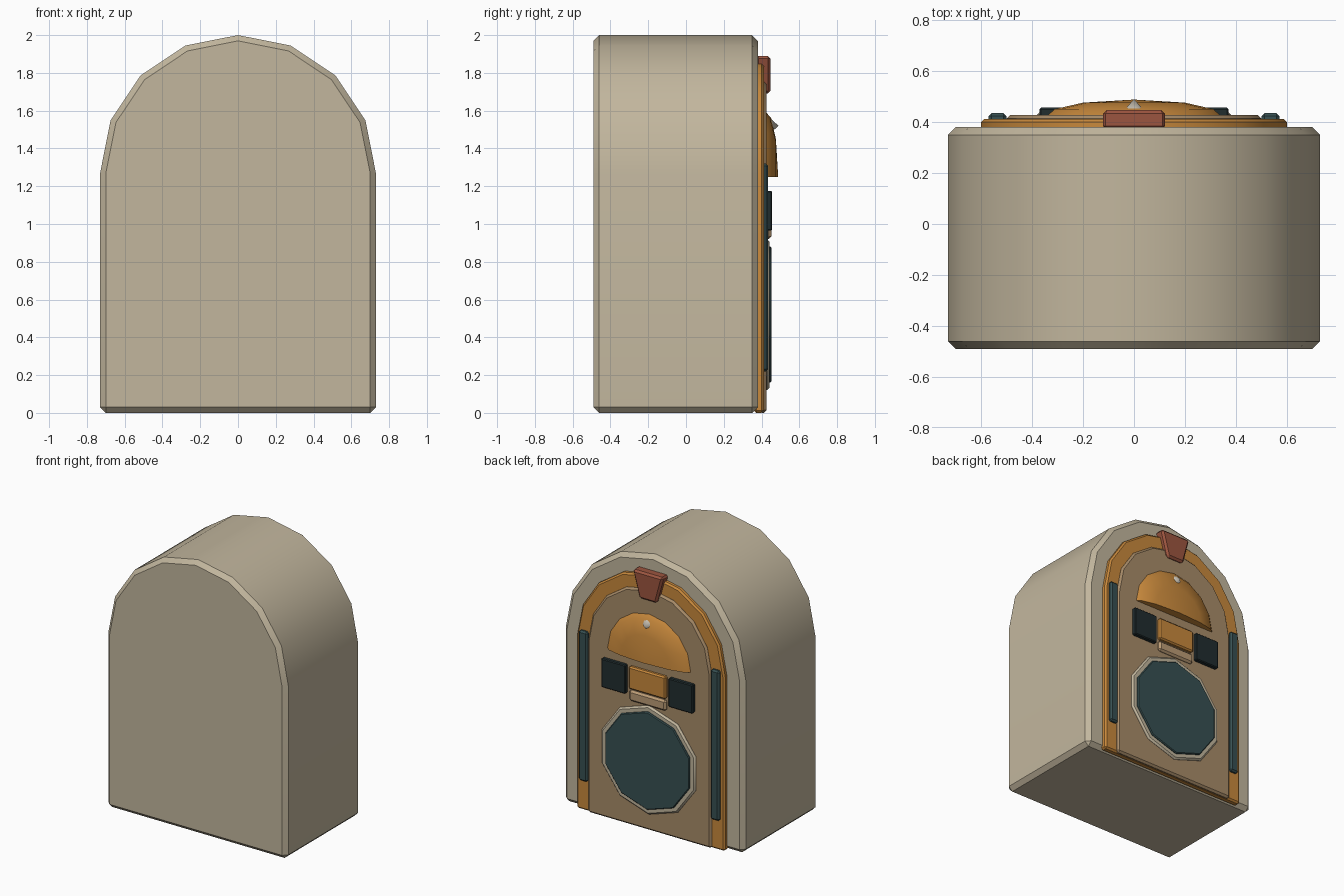
import bpy, bmesh
from math import sin, cos, pi, radians

if "Cube" in bpy.data.objects:
    bpy.data.objects.remove(bpy.data.objects["Cube"], do_unlink=True)


def material(name, r, g, b):
    m = bpy.data.materials.new(name)
    m.use_nodes = True
    m.diffuse_color = (r, g, b, 1)
    m.node_tree.nodes["Principled BSDF"].inputs["Base Color"].default_value = (r, g, b, 1)
    return m


cream = material("cream", .54, .47, .34)
amber = material("amber", .58, .25, .045)
wood = material("wood brown", .39, .26, .14)
tan = material("light tan", .50, .33, .18)
red = material("brick red", .33, .09, .05)
teal = material("dark teal", .038, .08, .084)
black = material("blackish teal", .015, .026, .028)
pearl = material("pearl", .62, .57, .48)


def finish(name, bm, mat, bevel=0, angle=30):
    """Turn a bmesh into a shaded object with an optional edge chamfer."""
    bmesh.ops.recalc_face_normals(bm, faces=bm.faces)
    mesh = bpy.data.meshes.new(name)
    bm.to_mesh(mesh)
    bm.free()
    mesh.materials.append(mat)
    ob = bpy.data.objects.new(name, mesh)
    bpy.context.collection.objects.link(ob)
    bpy.ops.object.select_all(action='DESELECT')
    ob.select_set(True)
    bpy.context.view_layer.objects.active = ob
    if bevel:
        mod = ob.modifiers.new("chamfer", 'BEVEL')
        mod.width = bevel
        mod.segments = 1
        mod.limit_method = 'ANGLE'
        mod.angle_limit = radians(40)
        bpy.ops.object.modifier_apply(modifier="chamfer")
    bpy.ops.object.shade_smooth_by_angle(angle=radians(angle))
    return ob


def prism(name, outline, y0, y1, mat, bevel=0):
    """Extrude an x-z outline from y0 to y1."""
    bm = bmesh.new()
    a = [bm.verts.new((x, y0, z)) for x, z in outline]
    b = [bm.verts.new((x, y1, z)) for x, z in outline]
    bm.faces.new(a)
    bm.faces.new(b)
    for i in range(len(a)):
        j = (i + 1) % len(a)
        bm.faces.new((a[i], a[j], b[j], b[i]))
    return finish(name, bm, mat, bevel)


def arch(r, spring=1.27, n=8):
    pts = [(r * cos(pi * i / n), spring + r * sin(pi * i / n)) for i in range(n + 1)]
    return [(r, 0)] + pts + [(-r, 0)]


def box(x0, x1, z0, z1):
    return [(x0, z0), (x1, z0), (x1, z1), (x0, z1)]


def decagon(r, zc):
    return [(r * sin(pi * i / 5), zc + r * cos(pi * i / 5)) for i in range(10)]


# Cabinet and layered arches on its display side
prism("cabinet", arch(.73), -.49, .38, cream, .03)
prism("arch_trim", arch(.60), .36, .412, amber, .012)
prism("display_panel", arch(.50), .39, .427, wood, .014)

# Light tubes and dark windows, mirrored
for side, s in (("left", 1), ("right", -1)):
    prism(side + "_light_tube", box(s * .50, s * .57, .22, 1.32), .40, .435, teal, .012)
    prism(side + "_window", box(s * .175, s * .37, .965, 1.175), .42, .456, black, .006)

# Keystone at the top of the arch
prism("keystone", [(-.07, 1.69), (.07, 1.69), (.125, 1.89), (-.125, 1.89)],
      .37, .447, red, .014)

# Selector plates
prism("selector_plate", box(-.15, .15, 1.01, 1.175), .42, .456, amber, .01)
prism("coin_plate", box(-.15, .15, .92, 1.0), .42, .452, tan, .014)

# Speaker
prism("speaker_ring", decagon(.40, .52), .415, .441, cream, .012)
prism("speaker_cloth", decagon(.36, .52), .42, .452, teal, .006)

# Half dome: shallow bulge with a flat lower edge
bm = bmesh.new()
n = 8
pole = bm.verts.new((0, .488, 1.25))
rings = []
for a in (radians(36), radians(66), pi / 2):
    rings.append([bm.verts.new((.34 * sin(a) * cos(pi * i / n), .425 + .063 * cos(a),
                                1.25 + .34 * sin(a) * sin(pi * i / n))) for i in range(n + 1)])
for i in range(n):
    bm.faces.new((pole, rings[0][i], rings[0][i + 1]))
    for p, q in zip(rings, rings[1:]):
        bm.faces.new((p[i], q[i], q[i + 1], p[i + 1]))
bm.faces.new([r[0] for r in reversed(rings)] + [pole] + [r[-1] for r in rings])
bm.faces.new(rings[-1])
finish("half_dome", bm, amber)

# Pointed knob on the dome
bm = bmesh.new()
tip = bm.verts.new((0, .49, 1.52))
base = [bm.verts.new((.045 * cos(pi * i / 4), .44, 1.52 + .045 * sin(pi * i / 4))) for i in range(8)]
bm.faces.new(base)
for i in range(8):
    bm.faces.new((tip, base[i], base[(i + 1) % 8]))
finish("dome_knob", bm, pearl, 0, 40)
